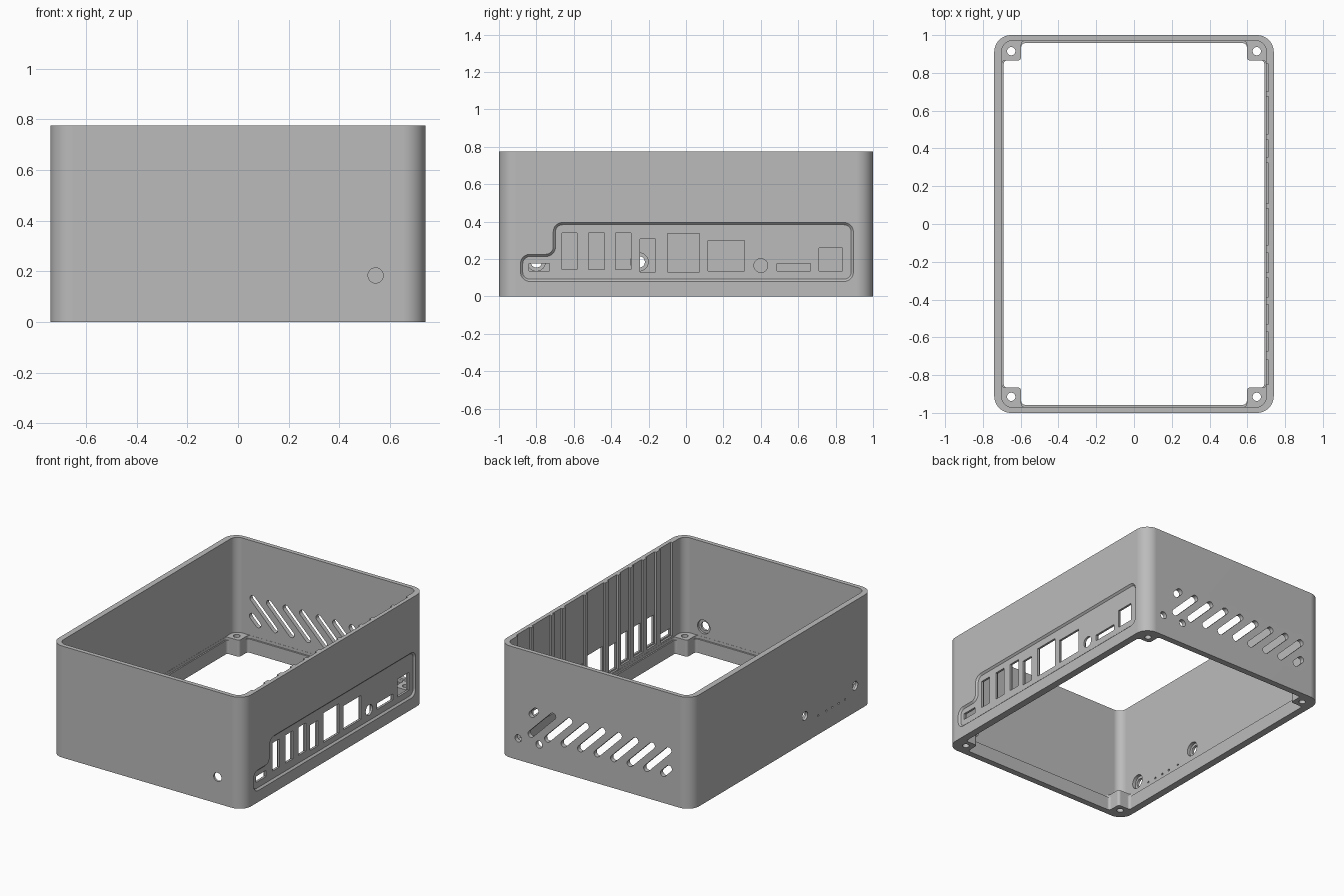
import bpy, bmesh, math
from mathutils import Vector

cube = bpy.data.objects.get("Cube")
if cube:
    bpy.data.objects.remove(cube, do_unlink=True)

HALF_X, HALF_Y, HEIGHT = 0.74, 1.0, 0.775

grey = bpy.data.materials.new("plain grey")
grey.use_nodes = True
grey.diffuse_color = (0.5, 0.5, 0.5, 1)
grey.node_tree.nodes["Principled BSDF"].inputs["Base Color"].default_value = (0.5, 0.5, 0.5, 1)


# Profiles: lists of 2D points
def rounded(corners, radii, steps=8):
    pts = []
    if not isinstance(radii, (list, tuple)):
        radii = [radii] * len(corners)
    for i, (c, r) in enumerate(zip(corners, radii)):
        p = Vector(c)
        d1 = (Vector(corners[i - 1]) - p).normalized()
        d2 = (Vector(corners[(i + 1) % len(corners)]) - p).normalized()
        centre = p + (d1 + d2) * r
        for k in range(steps + 1):
            t = math.pi / 2 * k / steps
            pts.append(centre - d2 * r * math.cos(t) - d1 * r * math.sin(t))
    return pts


def rect(u0, u1, v0, v1):
    return [(u0, v0), (u1, v0), (u1, v1), (u0, v1)]


def circle(u, v, r, n=32):
    return [(u + r * math.cos(math.tau * k / n), v + r * math.sin(math.tau * k / n))
            for k in range(n)]


def capsule(a, b, r, n=8):
    a, b = Vector(a), Vector(b)
    base = math.atan2(b.y - a.y, b.x - a.x)
    pts = []
    for end, turn in ((b, base - math.pi / 2), (a, base + math.pi / 2)):
        for k in range(n + 1):
            t = turn + math.pi * k / n
            pts.append(end + Vector((math.cos(t), math.sin(t))) * r)
    return pts


def notched(hx, hy, px, py, r):
    # Rectangle with its four corners left out for the screw posts
    quarter = [(hx, py), (px, py), (px, hy)]
    pts = quarter + [(-x, y) for x, y in reversed(quarter)]
    pts += [(-x, -y) for x, y in quarter] + [(x, -y) for x, y in reversed(quarter)]
    return rounded(pts, r, 5)


# Solid between two matching profiles along an axis
def prism(name, axis, lo, hi, profile, end_profile=None):
    place = {"x": lambda d, u, v: (d, u, v),
             "y": lambda d, u, v: (u, d, v),
             "z": lambda d, u, v: (u, v, d)}[axis]
    bm = bmesh.new()
    a = [bm.verts.new(place(lo, *p)) for p in profile]
    b = [bm.verts.new(place(hi, *p)) for p in (end_profile or profile)]
    bm.faces.new(a)
    bm.faces.new(b)
    for i in range(len(a)):
        j = (i + 1) % len(a)
        bm.faces.new((a[i], a[j], b[j], b[i]))
    bmesh.ops.recalc_face_normals(bm, faces=bm.faces)
    mesh = bpy.data.meshes.new(name)
    bm.to_mesh(mesh)
    bm.free()
    mesh.materials.append(grey)
    obj = bpy.data.objects.new(name, mesh)
    bpy.context.collection.objects.link(obj)
    return obj


case = prism("case_frame", "z", 0, HEIGHT,
             rounded(rect(-HALF_X, HALF_X, -HALF_Y, HALF_Y), 0.09, 12))
cutters = []


def cut(axis, lo, hi, profile, end_profile=None):
    cutter = prism("cutter", axis, lo, hi, profile, end_profile)
    cutter.hide_render = True
    cutters.append(cutter)
    mod = case.modifiers.new("cut", "BOOLEAN")
    mod.operation = "DIFFERENCE"
    mod.solver = "EXACT"
    mod.object = cutter


# Open interior: bottom lip, ledge and screw posts
cut("z", -0.1, 0.2, notched(0.69, 0.957, 0.597, 0.866, 0.018))
cut("z", 0.095, 0.2, notched(0.699, 0.969, 0.597, 0.866, 0.018))
cut("z", 0.115, 0.9, rounded(rect(-0.70, 0.70, -0.97, 0.97), 0.055, 10))
for sx in (-1, 1):
    for sy in (-1, 1):
        cut("z", -0.1, 0.15, circle(sx * 0.65, sy * 0.915, 0.022, 24))


# Stepped port panel sunk into the right wall, with sloped edges
def panel(i):
    y0, y1, z0, z1 = -0.885 + i, 0.895 - i, 0.08 + i, 0.395 - i
    step_y, step_z = -0.71 + i, 0.225 - i
    r, inner = 0.05 - i, 0.04 + i
    return rounded([(y0, z0), (y1, z0), (y1, z1), (step_y, z1), (step_y, step_z), (y0, step_z)],
                   [r, r, r, r, inner, r])


cut("x", 0.728, 0.752, panel(0.012), panel(-0.012))

# Ports, each with a shallow guide groove up the inside of the wall
ports = [(-0.84, -0.73, 0.135, 0.177), (-0.663, -0.582, 0.145, 0.34),
         (-0.52, -0.437, 0.145, 0.34), (-0.377, -0.295, 0.145, 0.34),
         (-0.247, -0.163, 0.13, 0.307), (-0.10, 0.072, 0.13, 0.335),
         (0.118, 0.312, 0.135, 0.30), (0.487, 0.665, 0.135, 0.177),
         (0.711, 0.836, 0.135, 0.26)]
jack = (0.40, 0.165, 0.037)
for y0, y1, z0, z1 in ports:
    cut("x", 0.65, 0.713, rect(y0 - 0.01, y1 + 0.01, z0 - 0.01, 0.9))
    cut("x", 0.68, 0.78, rect(y0, y1, z0, z1))
cut("x", 0.65, 0.713, rect(0.354, 0.446, 0.12, 0.9))
cut("x", 0.68, 0.78, circle(*jack))

# Button holes, counterbored from inside
cut("y", -1.1, -0.9, circle(0.543, 0.184, 0.03))
cut("y", -0.985, -0.94, circle(0.543, 0.184, 0.048))
for y in (-0.80, -0.25):
    cut("x", -0.8, -0.66, circle(y, 0.184, 0.03))
    cut("x", -0.722, -0.67, circle(y, 0.184, 0.048))

# Indicator pinholes on the left wall
for y in (-0.69, -0.62, -0.55, -0.485, -0.395):
    cut("x", -0.8, -0.66, circle(y, 0.13, 0.007, 12))

# Diagonal vents and antenna holes in the back wall
for k in range(8):
    x = 0.408 - 0.127 * k
    cut("y", 0.9, 1.1, capsule((x + 0.085, 0.205), (x - 0.085, 0.375), 0.022))
cut("y", 0.9, 1.1, capsule((0.485, 0.345), (0.455, 0.375), 0.022))
cut("y", 0.9, 1.1, capsule((-0.525, 0.205), (-0.57, 0.25), 0.022))
for x in (0.59, 0.43):
    cut("y", 0.9, 1.1, circle(x, 0.15, 0.025))

# Bake the cuts and drop the cutters
graph = bpy.context.evaluated_depsgraph_get()
baked = bpy.data.meshes.new_from_object(case.evaluated_get(graph))
case.modifiers.clear()
case.data = baked
for c in cutters:
    bpy.data.objects.remove(c, do_unlink=True)

# Smooth round corners, flat walls
for o in bpy.context.selected_objects:
    o.select_set(False)
case.select_set(True)
bpy.context.view_layer.objects.active = case
bpy.ops.object.shade_smooth_by_angle(angle=math.radians(30))
weighted = case.modifiers.new("flat walls", "WEIGHTED_NORMAL")
weighted.keep_sharp = True
